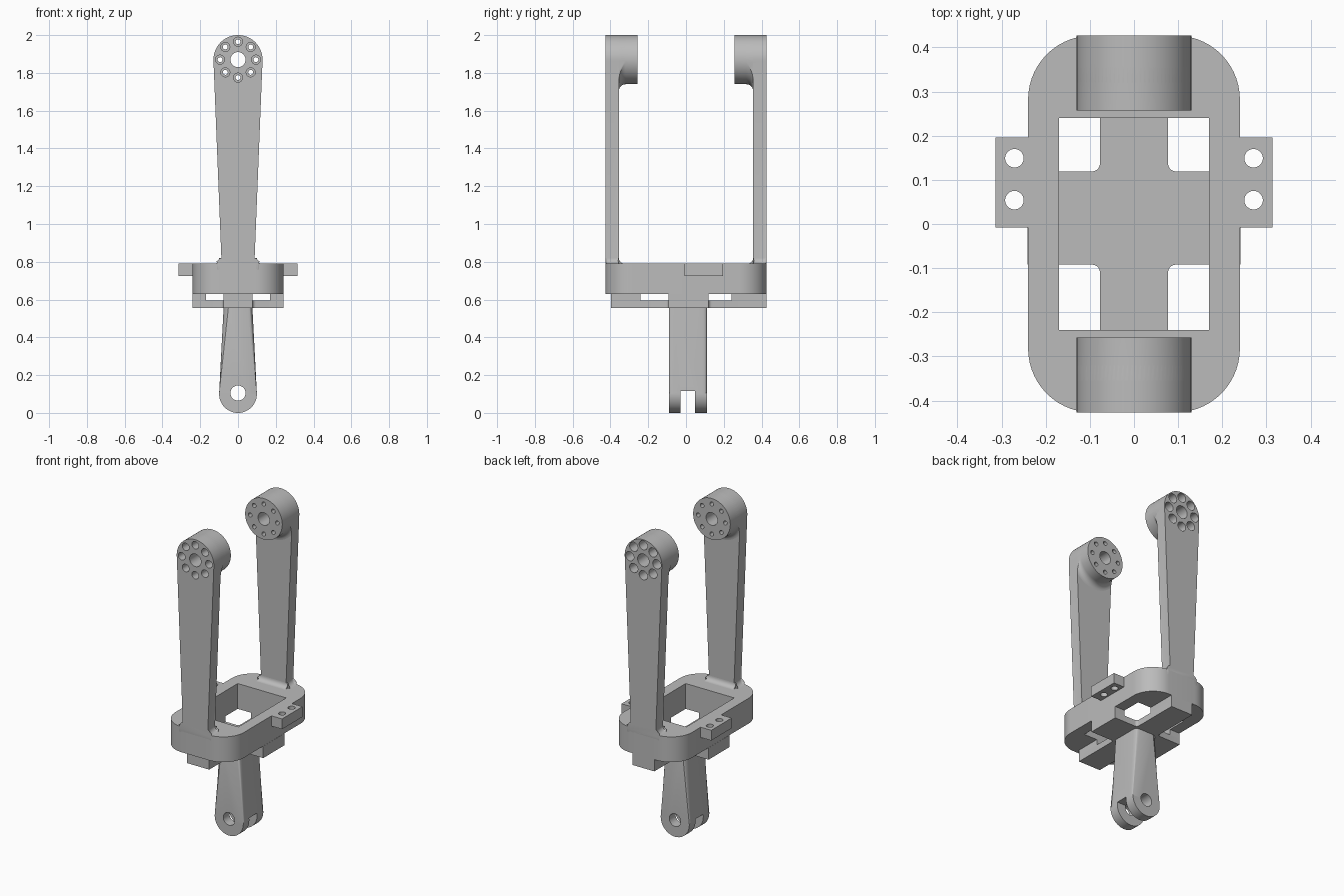
import bpy, bmesh
from math import sin, cos, pi

if "Cube" in bpy.data.objects:
    bpy.data.objects.remove(bpy.data.objects["Cube"])

grey = bpy.data.materials.new("plain grey")
grey.use_nodes = True
grey.diffuse_color = (0.5, 0.5, 0.5, 1)
grey.node_tree.nodes["Principled BSDF"].inputs["Base Color"].default_value = (0.5, 0.5, 0.5, 1)


def finish(name, bm):
    bmesh.ops.recalc_face_normals(bm, faces=bm.faces)
    mesh = bpy.data.meshes.new(name)
    bm.to_mesh(mesh)
    bm.free()
    mesh.materials.append(grey)
    obj = bpy.data.objects.new(name, mesh)
    bpy.context.collection.objects.link(obj)
    return obj


def activate(obj):
    bpy.ops.object.select_all(action='DESELECT')
    obj.select_set(True)
    bpy.context.view_layer.objects.active = obj


def boolean(obj, cutter, operation='DIFFERENCE', keep=False):
    activate(obj)
    mod = obj.modifiers.new("cut", 'BOOLEAN')
    mod.operation, mod.solver, mod.object = operation, 'EXACT', cutter
    bpy.ops.object.modifier_apply(modifier=mod.name)
    if not keep:
        bpy.data.objects.remove(cutter)


def smooth(obj):
    activate(obj)
    bpy.ops.object.shade_smooth_by_angle(angle=0.6)


def prism(name, points, lo, hi, axis, bevel=0):
    """Extrude a 2D outline along an axis, optionally rounding both rims."""
    bm = bmesh.new()

    def place(p, d):
        co = list(p)
        co.insert(axis, d)
        return bm.verts.new(co)

    a = [place(p, lo) for p in points]
    b = [place(p, hi) for p in points]
    bm.faces.new(a)
    bm.faces.new(b)
    for i in range(len(a)):
        j = (i + 1) % len(a)
        bm.faces.new((a[i], a[j], b[j], b[i]))
    if bevel:
        rims = [e for e in bm.edges
                if abs(e.verts[0].co[axis] - e.verts[1].co[axis]) < 1e-5]
        bmesh.ops.bevel(bm, geom=rims, offset=bevel, segments=4, profile=0.5, affect='EDGES')
    return finish(name, bm)


def box(name, x, y, z):
    return prism(name, [(x[0], y[0]), (x[1], y[0]), (x[1], y[1]), (x[0], y[1])], *z, 2)


def lathe(name, profile, centres, axis=1, seg=32):
    """Round solids with (radius, distance) profiles around each centre."""
    bm = bmesh.new()
    for cu, cv in centres:
        rings = []
        for r, d in profile:
            ring = []
            for i in range(seg):
                co = [cu + r * cos(2 * pi * i / seg), cv + r * sin(2 * pi * i / seg)]
                co.insert(axis, d)
                ring.append(bm.verts.new(co))
            rings.append(ring)
        for p, q in zip(rings, rings[1:]):
            for i in range(seg):
                j = (i + 1) % seg
                bm.faces.new((p[i], p[j], q[j], q[i]))
        bm.faces.new(rings[0])
        bm.faces.new(rings[-1])
    return finish(name, bm)


def arc(cx, cy, r, start, end, n=8):
    return [(cx + r * cos(start + (end - start) * i / n),
             cy + r * sin(start + (end - start) * i / n)) for i in range(n + 1)]


def mirrored(half):
    return half + [(-x, z) for x, z in reversed(half)]


# Base ring with rounded corners and a rectangular opening
W, L, R = 0.24, 0.427, 0.145
corners = [(W - R, L - R), (R - W, L - R), (R - W, R - L), (W - R, R - L)]
outline = [p for k, (x, y) in enumerate(corners)
           for p in arc(x, y, R, k * pi / 2, (k + 1) * pi / 2, 14)]
base = prism("base_ring", outline, 0.63, 0.79, 2)
boolean(base, box("opening", (-0.17, 0.17), (-0.24, 0.24), (0.5, 0.9)))
smooth(base)

# Side ears with two screw holes each
for side, s in (("left", 1), ("right", -1)):
    ear = box(side + "_ear", sorted((s * 0.235, s * 0.314)), (-0.008, 0.196), (0.725, 0.79))
    boolean(ear, lathe("ear_holes", [(0.021, 0.6), (0.021, 0.9)],
                       [(s * 0.271, 0.054), (s * 0.271, 0.149)], axis=2))
    smooth(ear)

# Cross-shaped floor under the ring, with filleted inner corners
a, b0, b1, f = 0.077, -0.092, 0.119, 0.018
cross = mirrored([(a, -0.398)] + arc(a + f, b0 - f, f, pi, pi / 2, 5)
                 + [(0.241, b0), (0.241, b1)]
                 + arc(a + f, b1 + f, f, -pi / 2, -pi, 5) + [(a, L)])
smooth(prism("cross_floor", cross, 0.555, 0.595, 2))
box("left_spacer", (0.17, 0.241), (b0, b1), (0.595, 0.63))
box("right_spacer", (-0.241, -0.17), (b0, b1), (0.595, 0.63))
box("front_spacer", (-a, a), (-0.398, -0.24), (0.595, 0.63))
box("back_spacer", (-a, a), (0.24, L), (0.595, 0.63))

# Two upright arms with drilled bosses
CZ, BR = 1.87, 0.13
arm_outline = mirrored([(0.118, 0.75)] + arc(0.118, 0.82, 0.03, 1.5 * pi, pi, 6)
                       + arc(0, CZ, BR, -0.04, pi / 2 - 0.03, 20))
ring = [(0.095 * cos(k * pi / 4), CZ + 0.095 * sin(k * pi / 4)) for k in range(8)]
for end, s, bore in (("front", -1, 0.024), ("back", 1, 0.029)):
    arm = prism(end + "_arm", arm_outline, *sorted((s * 0.355, s * L)), 1, bevel=0.012)
    flare = [(BR + 0.035 - 0.035 * cos(t), s * (0.32 + 0.035 * sin(t)))
             for t in (k * pi / 12 for k in range(7))]
    boss = lathe(end + "_boss", [(BR, s * 0.257)] + flare + [(0.165, s * 0.385)],
                 [(0, CZ)], seg=80)
    boolean(boss, prism("trim", arm_outline, *sorted((s * 0.2, s * 0.5)), 1), 'INTERSECT')
    centre = lathe("centre_hole", [(0.04, s * 0.2), (0.04, s * 0.5)], [(0, CZ)])
    screws = lathe("screw_holes", [(0.013, s * 0.2), (0.013, s * 0.31),
                                   (bore, s * 0.31), (bore, s * 0.5)], ring, seg=24)
    for part in (arm, boss):
        last = part is boss
        boolean(part, centre, keep=not last)
        boolean(part, screws, keep=not last)
        smooth(part)
    # Inner fillet between arm and base
    fillet = [(0.36, 0.78), (0.325, 0.78)] + arc(0.325, 0.82, 0.03, -pi / 2, 0) + [(0.36, 0.82)]
    smooth(prism(end + "_arm_fillet", [(s * y, z) for y, z in fillet], -0.1, 0.1, 0))

# Lower handle with a forked, drilled tip
handle_outline = mirrored([(0.075, 0.58)] + arc(0, 0.1, 0.1, 0.05, -pi / 2 + 0.03, 18))
handle = prism("lower_handle", handle_outline, -0.09, 0.11, 1, bevel=0.025)
boolean(handle, box("slot", (-0.3, 0.3), (-0.03, 0.048), (-0.1, 0.115)))
boolean(handle, lathe("pin_hole", [(0.04, -0.3), (0.04, 0.3)], [(0, 0.105)]))
smooth(handle)
